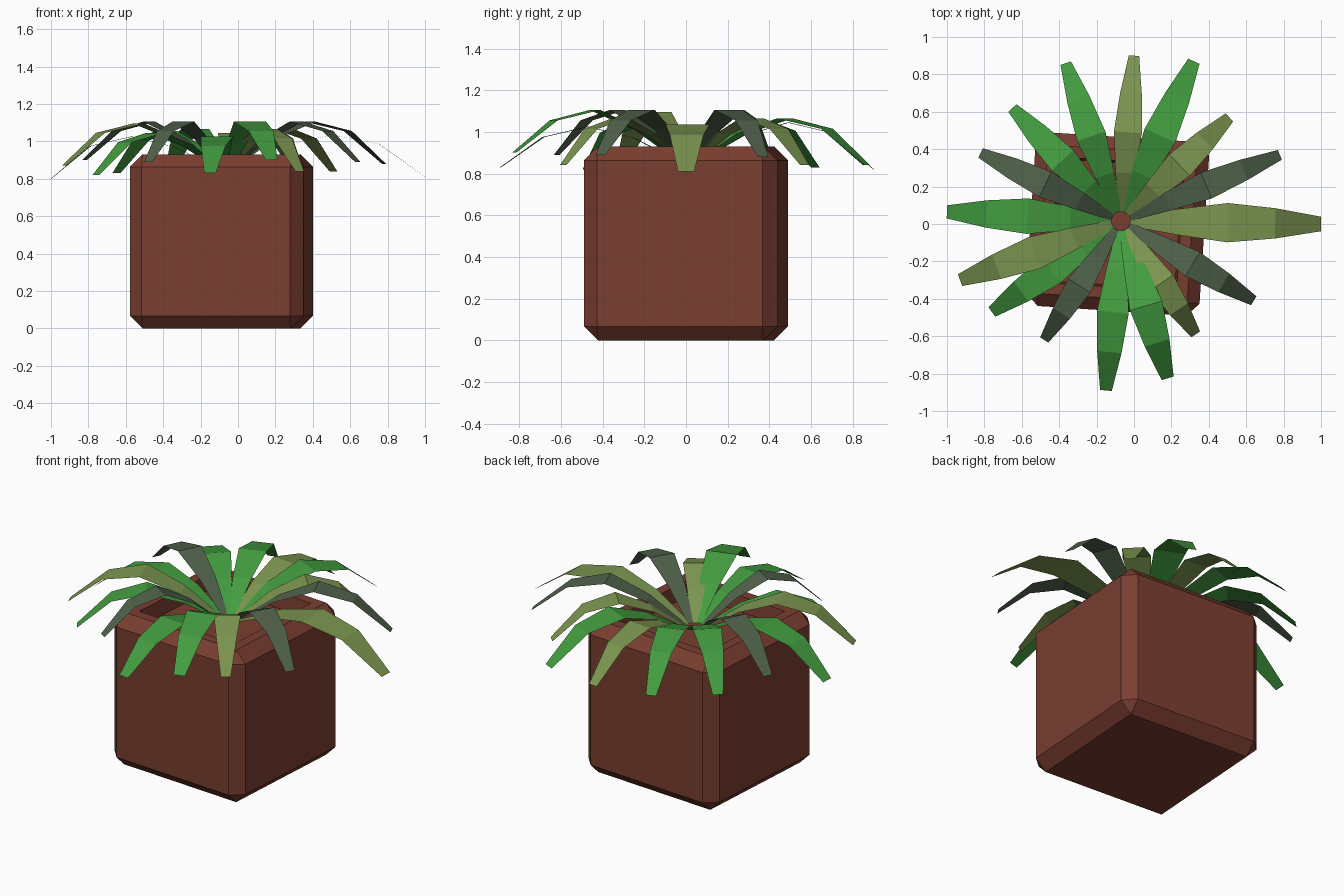
import bpy, bmesh, math
from mathutils import Vector

if "Cube" in bpy.data.objects:
    bpy.data.objects.remove(bpy.data.objects["Cube"])


def material(name, rgb):
    m = bpy.data.materials.new(name)
    m.diffuse_color = (*rgb, 1)
    m.use_nodes = True
    m.node_tree.nodes["Principled BSDF"].inputs["Base Color"].default_value = m.diffuse_color
    return m


def add_object(name, bm, mat):
    me = bpy.data.meshes.new(name)
    bm.to_mesh(me)
    bm.free()
    me.materials.append(mat)
    ob = bpy.data.objects.new(name, me)
    bpy.context.collection.objects.link(ob)
    return ob


clay = material("clay", (0.195, 0.048, 0.03))
green = material("green", (0.055, 0.33, 0.05))
olive = material("olive", (0.20, 0.30, 0.08))
sage = material("sage", (0.08, 0.12, 0.07))

# Planter: chamfered cube with a sunken top
SIZE, CHAMFER = 0.93, 0.067
bm = bmesh.new()
bmesh.ops.create_cube(bm, size=SIZE)
bmesh.ops.bevel(bm, geom=bm.edges[:], offset=CHAMFER, segments=1,
                affect='EDGES', profile=0.5)
bm.faces.ensure_lookup_table()
top = max(bm.faces, key=lambda f: f.calc_center_median().z + f.normal.z)
bmesh.ops.inset_individual(bm, faces=[top], thickness=0.085)
bmesh.ops.inset_individual(bm, faces=[top], thickness=0.015, depth=-0.09)
bmesh.ops.recalc_face_normals(bm, faces=bm.faces[:])
pot = add_object("planter", bm, clay)
pot.location = (-0.088, 0, SIZE / 2)
pot.rotation_euler.z = math.radians(-3.7)

# Leaf profile: fraction of length, rise above base, relative width
PROFILE = [(0, -0.04, 0.25), (0.25, 0.11, 0.66), (0.51, 0.205, 1.0),
           (0.76, 0.155, 0.77), (1, -0.02, 0.37)]
CROWN = Vector((-0.07, 0.015))


def leaf(name, tip_x, tip_y, tip_z, width, mat, droop=0):
    tip = Vector((tip_x, tip_y))
    direction = (tip - CROWN).normalized()
    base = CROWN + direction * 0.05
    side = Vector((-direction.y, direction.x)) * width / 2
    lift = tip_z - 0.88
    bm = bmesh.new()
    rows = []
    for t, rise, w in PROFILE:
        p = base.lerp(tip, t)
        # low tips pull the whole arch down, high tips only flatten the end
        drop = (min(lift, 0) - droop) * min(1, 2 * t)
        z = 0.9 + rise + (lift if t == 1 else drop)
        rows.append([bm.verts.new((*(p + side * w * s), z)) for s in (-1, 1)])
    for a, b in zip(rows, rows[1:]):
        bm.faces.new((a[0], b[0], b[1], a[1]))
    add_object(name, bm, mat)


# Leaves: tip position, width, colour and extra droop, counter-clockwise
LEAVES = [
    (1.00, 0.00, 0.81, 0.21, olive), (0.78, 0.37, 0.88, 0.15, sage),
    (0.51, 0.57, 0.84, 0.16, olive), (0.32, 0.87, 0.84, 0.18, green),
    (0.00, 0.90, 0.82, 0.15, olive), (-0.365, 0.86, 0.84, 0.16, green),
    (-0.65, 0.62, 0.83, 0.16, green), (-0.82, 0.38, 0.90, 0.15, sage),
    (-1.00, 0.065, 0.80, 0.19, green), (-0.93, -0.30, 0.87, 0.18, olive),
    (-0.76, -0.47, 0.82, 0.17, green), (-0.48, -0.62, 0.89, 0.14, sage),
    (-0.15, -0.89, 0.83, 0.17, green, 0.03), (0.18, -0.825, 0.90, 0.18, green),
    (0.33, -0.59, 0.84, 0.15, olive), (0.64, -0.41, 0.89, 0.15, sage),
]
for i, spec in enumerate(LEAVES, 1):
    leaf(f"leaf_{i}", *spec)
